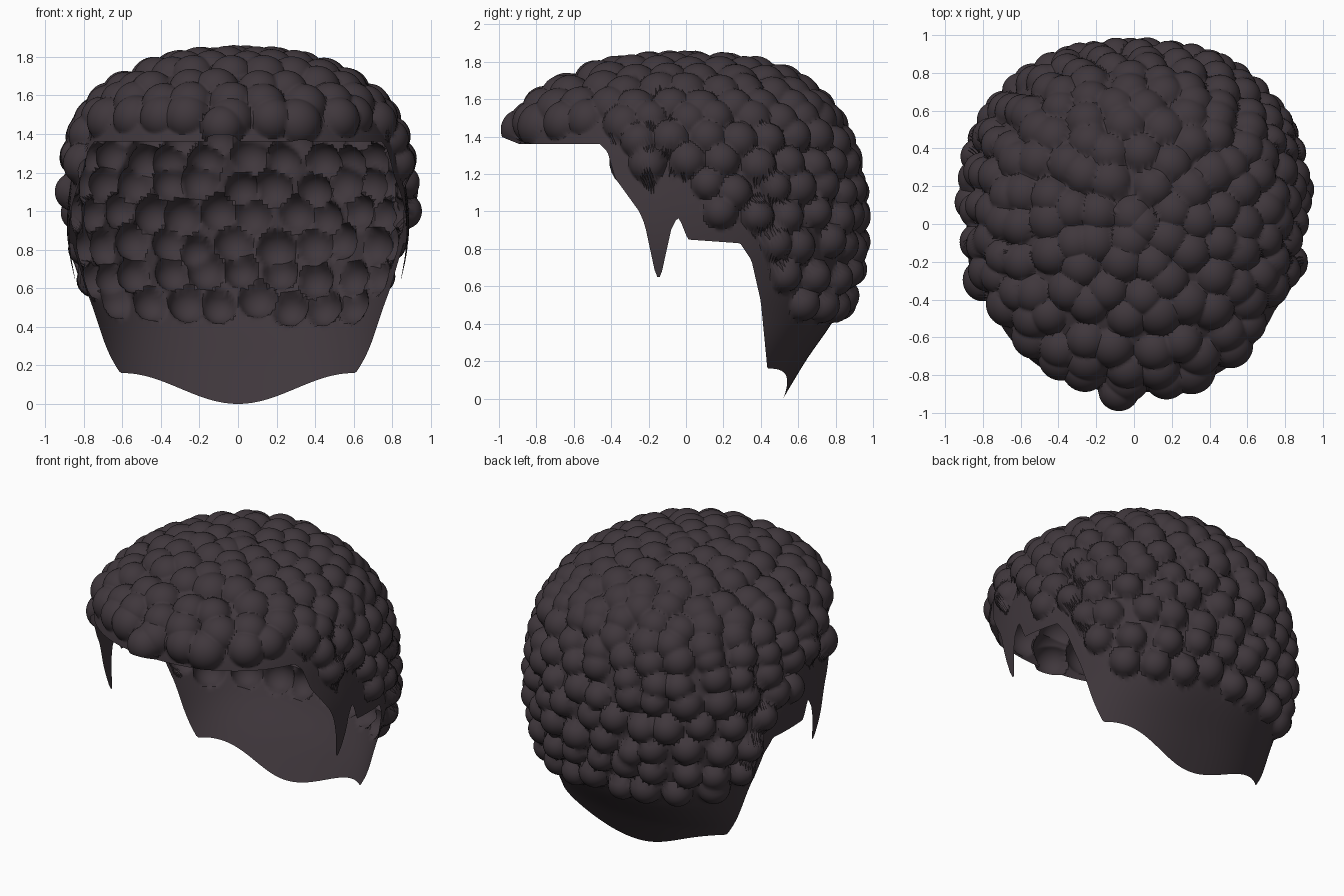
import bpy, math, random
from mathutils import Vector, kdtree

if "Cube" in bpy.data.objects:
    bpy.data.objects.remove(bpy.data.objects["Cube"])

random.seed(4)
COLS, ROWS = 420, 120

# Scalp profile, crown to nape: height, half width, depth behind, depth in front
PROFILE = [(1.80, 0, 0, 0), (1.79, .20, .24, .22), (1.76, .37, .42, .40),
           (1.70, .54, .58, .59), (1.60, .69, .70, .76), (1.50, .77, .78, .85),
           (1.36, .83, .84, .89), (1.20, .86, .89, .90), (1.00, .885, .91, .90),
           (.80, .88, .905, .88), (.60, .84, .87, .84), (.42, .80, .79, .80),
           (.20, .78, .64, .78), (-.05, .74, .49, .74)]
# Hairline height along y: fringe, temple, sideburn, ear, neck
HEM = [(-2, 1.36), (-.46, 1.36), (-.42, 1.32), (-.38, 1.18), (-.25, 1.0),
       (-.22, .93), (-.16, .65), (-.135, .65), (-.08, .9), (-.045, .97), (-.03, .95),
       (.01, .85), (.29, .83), (.35, .74), (.40, .52), (.435, .16), (2, .16)]
# Lowest height of the curls along y
CURL_LIMIT = [(-2, 1.47), (-.5, 1.47), (-.3, 1.22), (-.1, 1.12), (.1, 1.06),
              (.25, .95), (.4, .72), (.5, .55), (.6, .47), (2, .47)]


def lookup(table, v):
    for (a, fa), (b, fb) in zip(table, table[1:]):
        if v <= b:
            return fa + (fb - fa) * (v - a) / (b - a)
    return table[-1][1]


def profile(t):
    """Smooth interpolation through the scalp profile."""
    n = len(PROFILE)
    i = min(int(t), n - 2)
    f = t - i
    p1, p2 = PROFILE[i], PROFILE[i + 1]
    if i == 0:
        # rounded crown
        s = f
        return [p1[0] + (p2[0] - p1[0]) * s * s] + [p2[k] * s for k in (1, 2, 3)]
    p0, p3 = PROFILE[i - 1], PROFILE[min(i + 2, n - 1)]
    return [.5 * (2 * b + (c - a) * f + (2 * a - 5 * b + 4 * c - d) * f * f
                  + (3 * b - a - 3 * c + d) * f ** 3)
            for a, b, c, d in zip(p0, p1, p2, p3)]


def scalp(t, ang):
    z, a, b, f = profile(t)
    c, s = math.cos(ang), math.sin(ang)
    if a < 1e-6:
        return Vector((0, 0, z))
    n = 2.1 if z > 1.5 else 2.25
    n += max(0, min(1, (1.6 - z))) * .15
    d = b if s > 0 else f
    r = (abs(c / a) ** n + abs(s / d) ** n) ** (-1 / n)
    return Vector((r * c, r * s, z))


def above_hem(p):
    h = lookup(HEM, p.y)
    if p.y > .42 and abs(p.x) < .6:      # pointed nape
        h = min(h, .08 - .08 * math.cos(math.pi * abs(p.x) / .6))
    return p.z > h


def hem_t(ang):
    t = 3.0
    while t < len(PROFILE) - 1.03 and above_hem(scalp(t + .03, ang)):
        t += .03
    lo, hi = t, t + .03
    for _ in range(10):
        mid = (lo + hi) / 2
        lo, hi = (mid, hi) if above_hem(scalp(mid, ang)) else (lo, mid)
    return lo


CENTRE = Vector((0, 0, 1.0))


def outward(p):
    return (p - CENTRE).normalized()


# Curls: staggered rings of balls sunk into the scalp
curls = []


def add_curl(p, radius, height):
    curls.append((p + outward(p) * (height - radius), radius))


ring, t = 0, .35
while t < 11.3:
    z, a, b, f = profile(t)
    count = max(3, round(2 * math.pi * (a + (b + f) / 2) / 2 / .185))
    for k in range(count):
        ang = 2 * math.pi * (k + .5 * (ring % 2) + random.uniform(-.16, .16)) / count
        p = scalp(t + random.uniform(-.16, .16), ang)
        if p.z < lookup(CURL_LIMIT, p.y):
            continue
        top = max(0, min(1, (p.z - 1.35) / .35))
        front = max(0, min(1, -p.y / .6))
        radius = random.uniform(.09, .105) + .025 * max(top, front)
        add_curl(p, radius, .078 - .018 * top + .012 * front)
    ring += 1
    t += .78
add_curl(Vector((-.08, -.885, 1.44)), .11, .105)

tree = kdtree.KDTree(len(curls))
for i, (c, r) in enumerate(curls):
    tree.insert(c, i)
tree.balance()


def raised(p):
    """Push a scalp point out to the outermost curl around it."""
    d = outward(p)
    best = 0
    for c, i, dist in tree.find_range(p, .19):
        off = c - p
        along = off.dot(d)
        gap = curls[i][1] ** 2 - (off.length_squared - along * along)
        if gap > 0:
            best = max(best, along + math.sqrt(gap))
    return p + d * best


# Hair shell from crown to hairline
verts = [raised(scalp(0, 0))]
faces = []
for j in range(COLS):
    ang = 2 * math.pi * j / COLS
    end = hem_t(ang)
    verts += [raised(scalp(end * i / ROWS, ang)) for i in range(1, ROWS + 1)]
for j in range(COLS):
    a, b = 1 + j * ROWS, 1 + (j + 1) % COLS * ROWS
    faces.append((0, a, b))
    faces += [(a + i, a + i + 1, b + i + 1, b + i) for i in range(ROWS - 1)]

mesh = bpy.data.meshes.new("curly_hair")
mesh.from_pydata(verts, [], faces)
mesh.update()
hair = bpy.data.objects.new("curly_hair", mesh)
bpy.context.collection.objects.link(hair)

dark = bpy.data.materials.new("dark_brown_hair")
dark.diffuse_color = (.05, .038, .045, 1)
dark.use_nodes = True
dark.node_tree.nodes["Principled BSDF"].inputs["Base Color"].default_value = dark.diffuse_color
mesh.materials.append(dark)

# Stand on the ground
low = min(v.co.z for v in mesh.vertices)
for v in mesh.vertices:
    v.co.z -= low

bpy.context.view_layer.objects.active = hair
hair.select_set(True)
bpy.ops.object.shade_smooth_by_angle(angle=math.radians(40))
